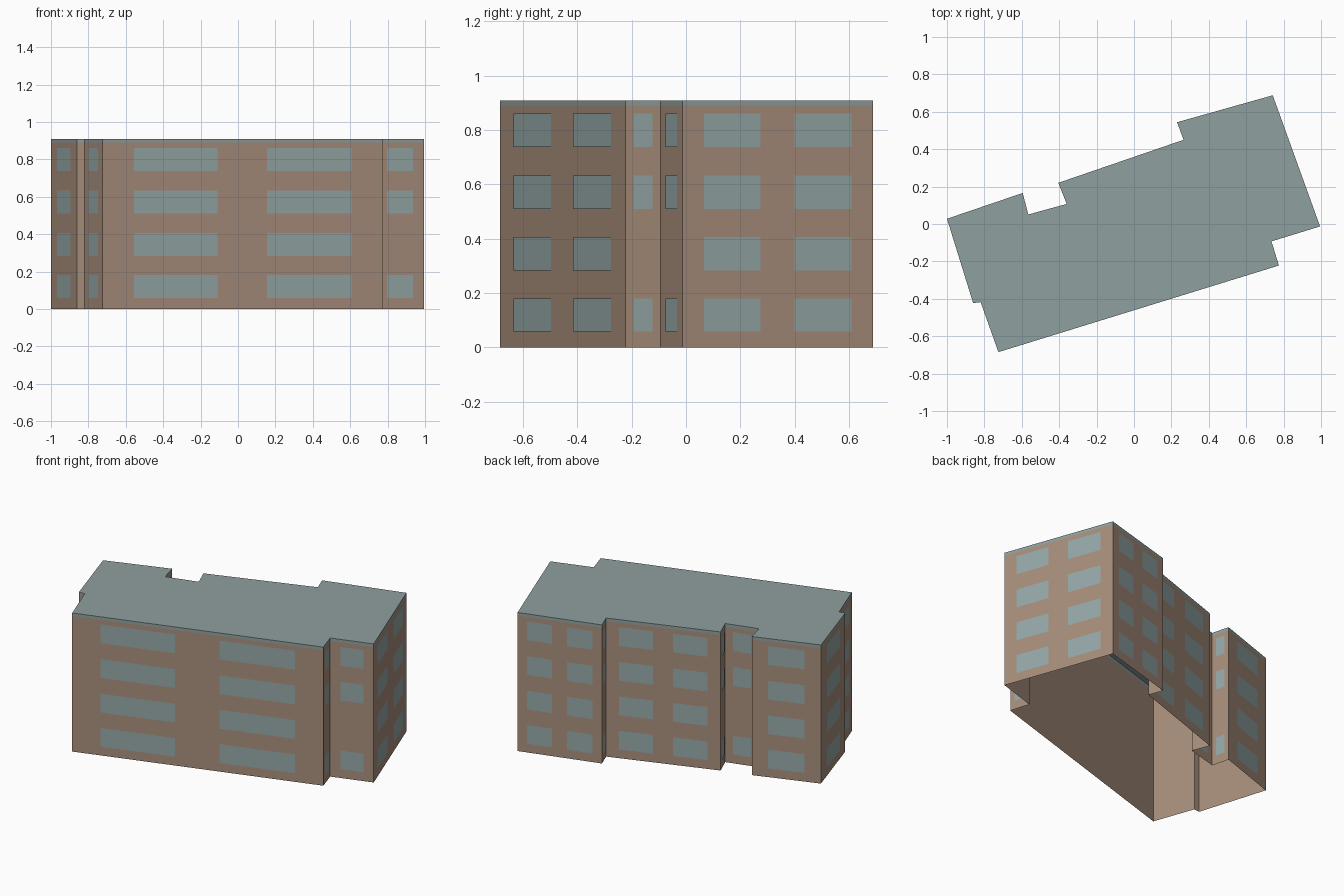
import bpy, bmesh
from mathutils import Vector

cube = bpy.data.objects.get("Cube")
if cube:
    bpy.data.objects.remove(cube, do_unlink=True)


def material(name, rgb):
    m = bpy.data.materials.new(name)
    m.use_nodes = True
    m.diffuse_color = (*rgb, 1)
    m.node_tree.nodes["Principled BSDF"].inputs["Base Color"].default_value = (*rgb, 1)
    return m


BRICK = material("brown wall", (0.39, 0.27, 0.198))
ROOF = material("grey teal roof", (0.275, 0.35, 0.345))
GLASS = material("pale teal glass", (0.305, 0.39, 0.39))


def build(name, faces, mat):
    """Make one object from a list of corner loops."""
    bm = bmesh.new()
    for loop in faces:
        bm.faces.new([bm.verts.new(p) for p in loop])
    bmesh.ops.remove_doubles(bm, verts=bm.verts, dist=1e-5)
    mesh = bpy.data.meshes.new(name)
    bm.to_mesh(mesh)
    bm.free()
    mesh.materials.append(mat)
    obj = bpy.data.objects.new(name, mesh)
    bpy.context.collection.objects.link(obj)
    return obj


def panel(a, b, z0, z1):
    """Upright rectangle over the plan segment a-b."""
    return [(a.x, a.y, z0), (b.x, b.y, z0), (b.x, b.y, z1), (a.x, a.y, z1)]


# Footprint, counter-clockwise from the west corner
PLAN = [Vector(p) for p in (
    (-1.0, 0.028), (-0.86, -0.423), (-0.82, -0.418), (-0.725, -0.685),
    (0.775, -0.222), (0.735, -0.093), (0.995, -0.013), (0.742, 0.688),
    (0.23, 0.544), (0.265, 0.45), (-0.405, 0.22), (-0.36, 0.107),
    (-0.565, 0.051), (-0.595, 0.166))]
EAVES, TOP = 0.89, 0.91
ROWS = [0.058, 0.283, 0.51, 0.738]
WINDOW_HEIGHT = 0.123
edges = list(zip(PLAN, PLAN[1:] + PLAN[:1]))

# Walls, open underneath
build("outer_walls", [panel(a, b, 0, EAVES) for a, b in edges], BRICK)

# Flat roof with its edge band
build("roof", [panel(a, b, EAVES, TOP) for a, b in edges]
      + [[(p.x, p.y, TOP) for p in PLAN]], ROOF)

# Windows: two columns on long walls, one on short walls
panes = []
for a, b in edges:
    along = b - a
    length = along.length
    if length < 0.08:
        continue
    out = Vector((along.y, -along.x)).normalized() * 0.002
    columns = [(0.113, 0.41), (0.587, 0.887)] if length > 0.5 else [(0.235, 0.765)]
    for row, z in enumerate(ROWS):
        if row == 1 and length < 0.28:
            continue
        for s, e in columns:
            panes.append(panel(a + along * s + out, a + along * e + out, z, z + WINDOW_HEIGHT))
build("windows", panes, GLASS)
